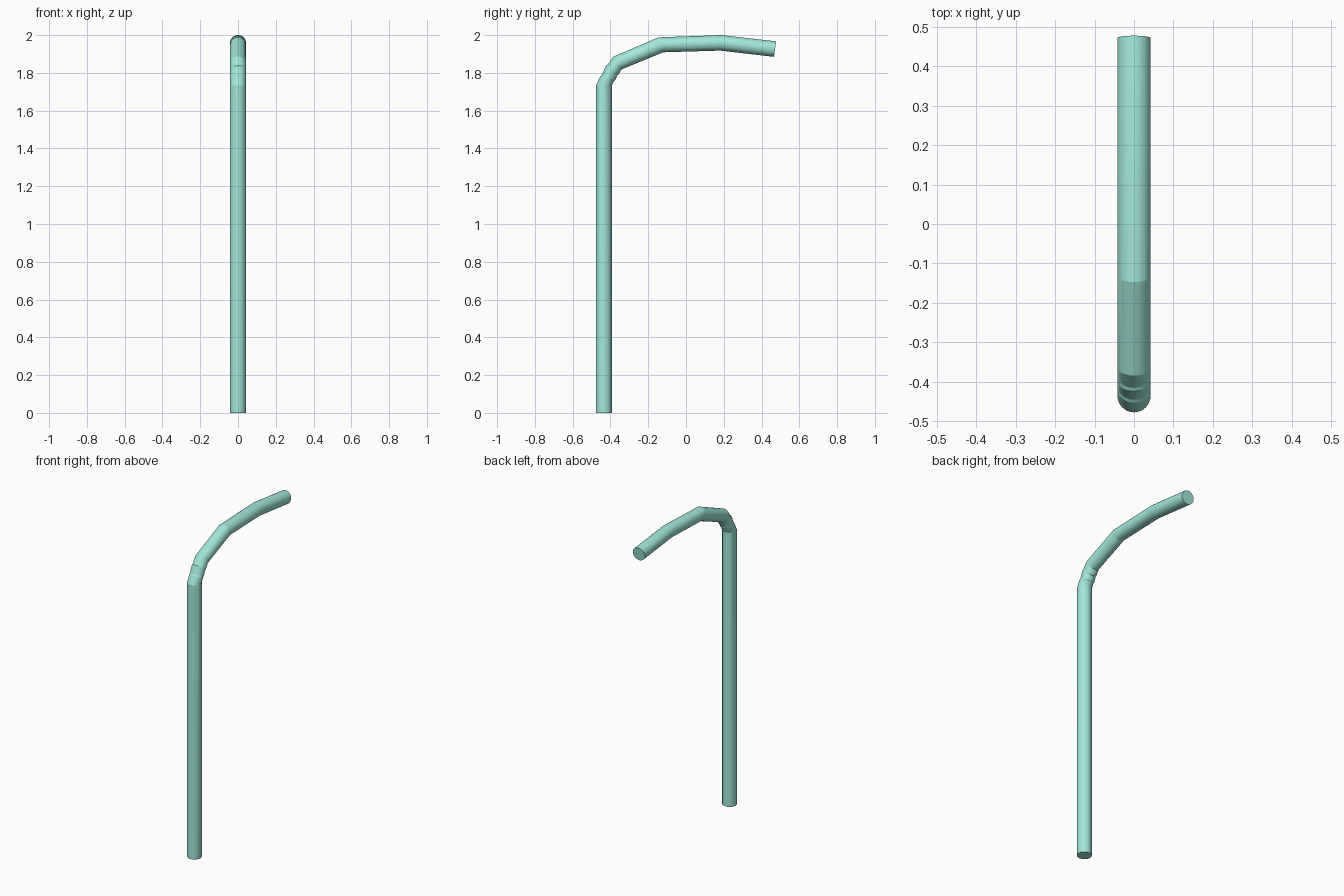
import bpy, bmesh, math
from mathutils import Vector

if "Cube" in bpy.data.objects:
    bpy.data.objects.remove(bpy.data.objects["Cube"])

R, N = 0.042, 32

# Tube cross-sections: (outer y, outer z), (inner y, inner z)
sections = [
    ((-0.477, 0.0), (-0.393, 0.0)),        # foot
    ((-0.477, 1.733), (-0.393, 1.733)),    # top of upright
    ((-0.453, 1.782), (-0.382, 1.756)),    # small steps through the tight bend
    ((-0.445, 1.788), (-0.374, 1.762)),
    ((-0.424, 1.838), (-0.364, 1.787)),
    ((-0.415, 1.843), (-0.356, 1.792)),
    ((-0.384, 1.886), (-0.342, 1.818)),    # bend joints
    ((-0.147, 1.988), (-0.121, 1.909)),
    ((0.187, 2.0), (0.181, 1.918)),
    ((0.477, 1.967), (0.466, 1.885)),      # free end
]

bm = bmesh.new()
rings = []
for outer, inner in sections:
    o, i = Vector((0, *outer)), Vector((0, *inner))
    mid, half = (o + i) / 2, (o - i) / 2
    rings.append([bm.verts.new(mid + half * math.cos(a) + Vector((R * math.sin(a), 0, 0)))
                  for a in (2 * math.pi * k / N for k in range(N))])

# Skin between sections and close the ends
for a, b in zip(rings, rings[1:]):
    for k in range(N):
        j = (k + 1) % N
        bm.faces.new((a[k], a[j], b[j], b[k]))
bm.faces.new(rings[0])
bm.faces.new(rings[-1])
bmesh.ops.recalc_face_normals(bm, faces=bm.faces[:])

mesh = bpy.data.meshes.new("bent_pipe")
bm.to_mesh(mesh)
bm.free()
pipe = bpy.data.objects.new("bent_pipe", mesh)
bpy.context.collection.objects.link(pipe)

# Smooth round the tube, crisp at the joints
bpy.context.view_layer.objects.active = pipe
pipe.select_set(True)
bpy.ops.object.shade_smooth_by_angle(angle=math.radians(13))

# Pale mint paint
mat = bpy.data.materials.new("mint")
mat.diffuse_color = (0.36, 0.80, 0.70, 1)
mat.use_nodes = True
mat.node_tree.nodes["Principled BSDF"].inputs["Base Color"].default_value = mat.diffuse_color
mesh.materials.append(mat)
